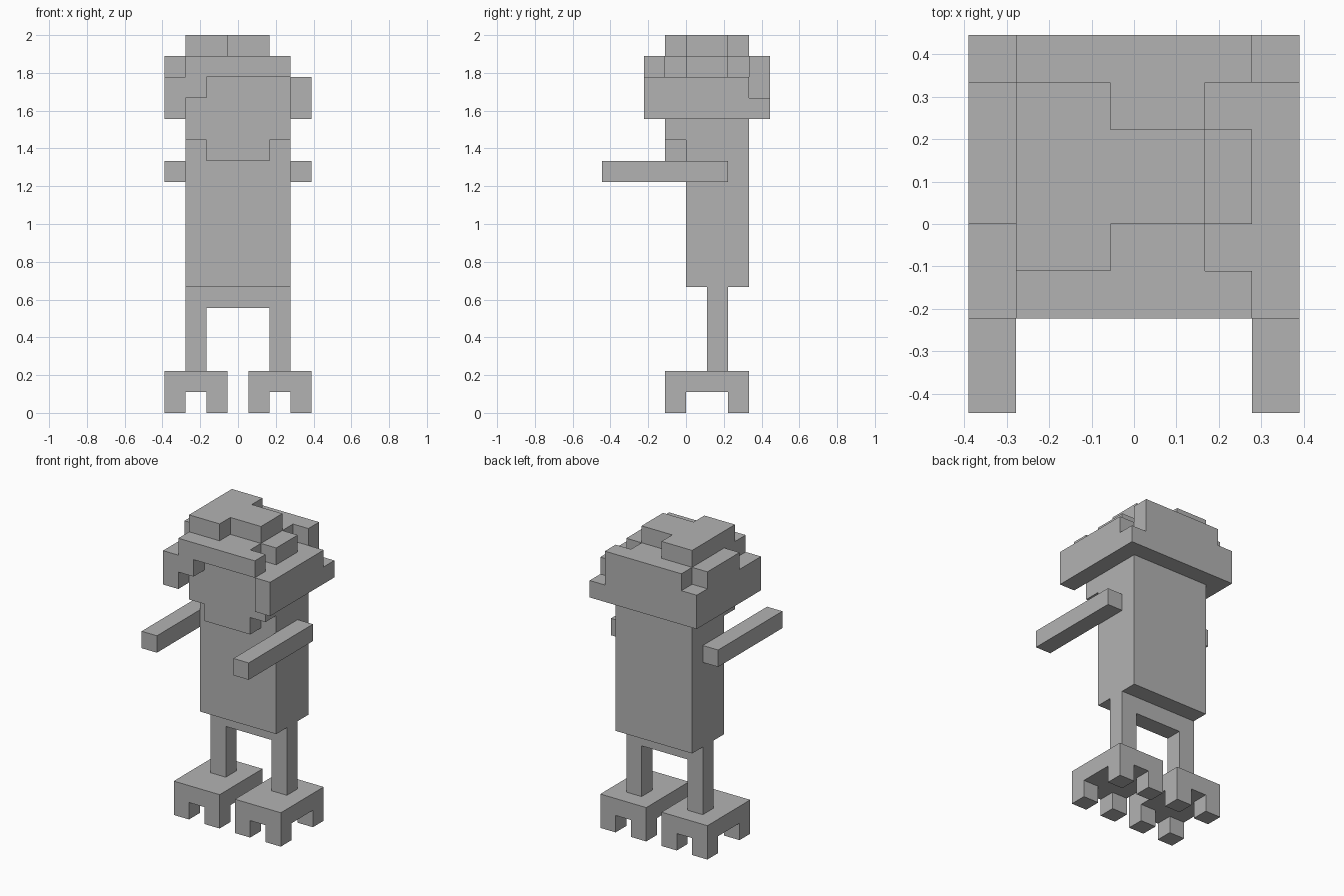
import bpy
import bmesh
from itertools import product
from math import radians

U = 1 / 9          # edge length of one block
WIDTH = 7          # blocks across, x is counted from the -x side

if "Cube" in bpy.data.objects:
    bpy.data.objects.remove(bpy.data.objects["Cube"])

grey = bpy.data.materials.new("plain_grey")
grey.use_nodes = True
tone = (0.45, 0.45, 0.45, 1)
grey.diffuse_color = tone
grey.node_tree.nodes["Principled BSDF"].inputs["Base Color"].default_value = tone


def box(x, y, z):
    """Block cells in the given (start, end) ranges."""
    return set(product(range(*x), range(*y), range(*z)))


def mirror(cells):
    return {(WIDTH - 1 - i, j, k) for i, j, k in cells}


def part(name, cells):
    """Skin a set of blocks with one clean, flat-faced mesh."""
    bm = bmesh.new()
    verts = {}

    def corner(p):
        if p not in verts:
            verts[p] = bm.verts.new(((p[0] - WIDTH / 2) * U, p[1] * U, p[2] * U))
        return verts[p]

    for cell in cells:
        for axis, side in product(range(3), (0, 1)):
            neighbour = list(cell)
            neighbour[axis] += 2 * side - 1
            if tuple(neighbour) in cells:
                continue
            loop = []
            for a, b in ((0, 0), (1, 0), (1, 1), (0, 1)):
                p = list(cell)
                p[axis] += side
                p[(axis + 1) % 3] += a
                p[(axis + 2) % 3] += b
                loop.append(corner(tuple(p)))
            bm.faces.new(loop if side else loop[::-1])
    bm.normal_update()
    bmesh.ops.dissolve_limit(bm, angle_limit=radians(1), verts=bm.verts[:], edges=bm.edges[:])
    mesh = bpy.data.meshes.new(name)
    bm.to_mesh(mesh)
    bm.free()
    mesh.materials.append(grey)
    bpy.context.collection.objects.link(bpy.data.objects.new(name, mesh))


def pair(name, cells):
    part("right_" + name, cells)
    part("left_" + name, mirror(cells))


# Feet: a slab standing on four corner toes
foot = box((0, 3), (-1, 3), (0, 2))
foot -= box((1, 2), (-1, 3), (0, 1)) | box((0, 3), (0, 2), (0, 1))
pair("foot", foot)

# Legs and hip bar
pair("leg", box((1, 2), (1, 2), (2, 5)))
part("hips", box((1, 6), (1, 2), (5, 6)))

# Torso and outstretched arms
part("torso", box((1, 6), (0, 3), (6, 14)))
pair("arm", box((0, 1), (-4, 2), (11, 12)))

# Head with the jaw and chin hanging in front of the torso
part("head", box((1, 6), (-1, 3), (14, 16)))
part("jaw", box((1, 6), (-1, 0), (13, 14)) | box((2, 5), (-1, 0), (12, 13)))

# Hair: sides, back, cap, fringe lock and crown
hair = box((0, 1), (-2, 4), (14, 16)) | box((6, 7), (-2, 4), (14, 16))
hair |= box((1, 6), (3, 4), (14, 16))
hair |= box((1, 6), (-2, 4), (16, 17)) | box((0, 1), (0, 3), (16, 17))
hair |= box((1, 2), (-2, -1), (15, 16))
hair |= box((1, 3), (-1, 3), (17, 18)) | box((3, 5), (0, 2), (17, 18))
# Notches in the cap and at the back corner
hair -= box((5, 6), (-1, 0), (16, 17)) | box((5, 6), (2, 3), (16, 17))
hair -= box((6, 7), (3, 4), (15, 16))
part("hair", hair)
